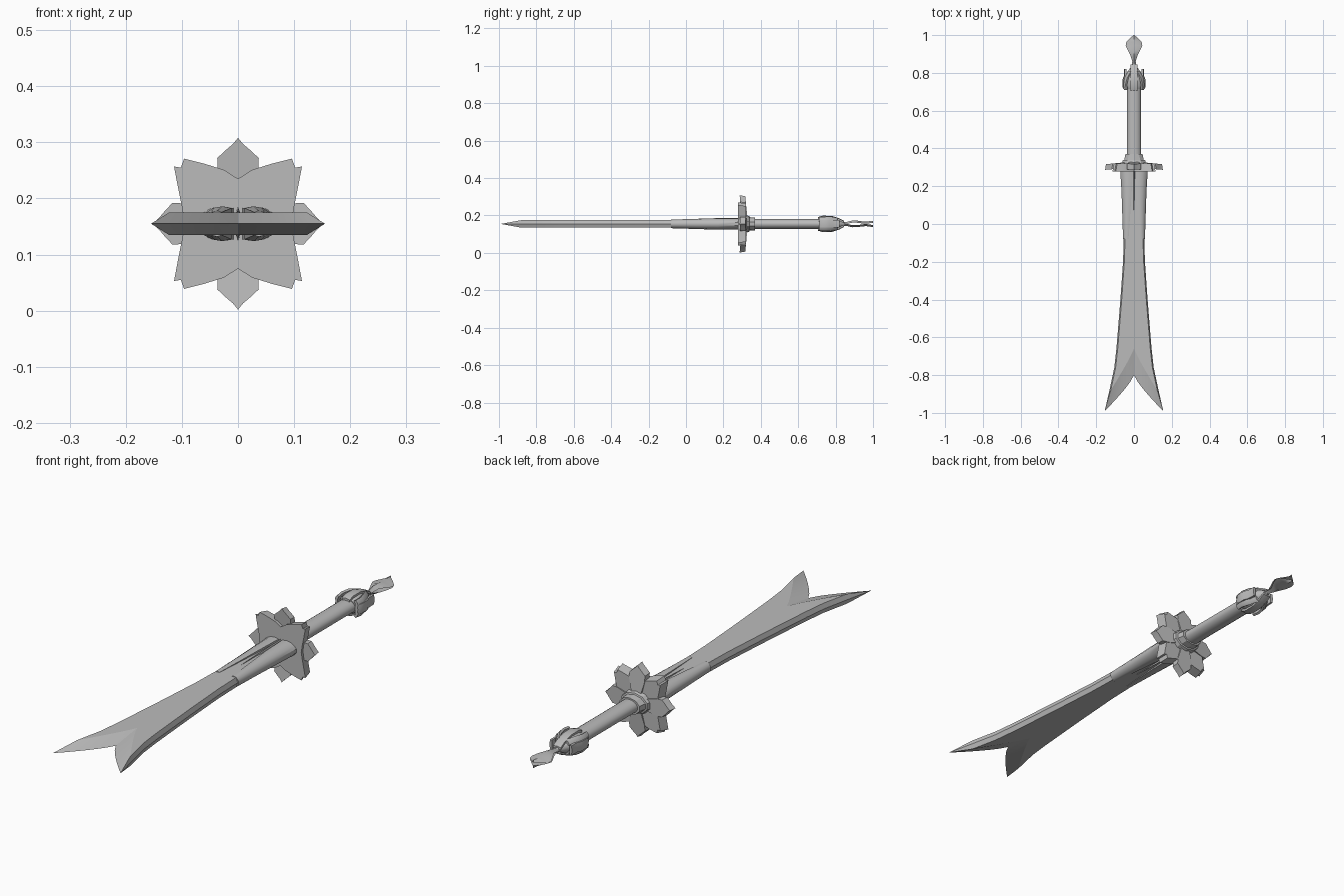
import bpy, bmesh, math
from mathutils import Matrix

if "Cube" in bpy.data.objects:
    bpy.data.objects.remove(bpy.data.objects["Cube"])

ZC = 0.155  # height of the sword axis
steel = bpy.data.materials.new("grey_steel")
steel.diffuse_color = (0.5, 0.5, 0.5, 1)
steel.use_nodes = True
steel.node_tree.nodes["Principled BSDF"].inputs["Base Color"].default_value = steel.diffuse_color


def finish(name, bm, angle=35):
    """Merge, orient, lift to the sword axis and shade."""
    bmesh.ops.remove_doubles(bm, verts=bm.verts, dist=0.0002)
    bmesh.ops.recalc_face_normals(bm, faces=bm.faces)
    bmesh.ops.translate(bm, verts=bm.verts, vec=(0, 0, ZC))
    me = bpy.data.meshes.new(name)
    bm.to_mesh(me)
    bm.free()
    ob = bpy.data.objects.new(name, me)
    bpy.context.collection.objects.link(ob)
    me.materials.append(steel)
    bpy.ops.object.select_all(action='DESELECT')
    ob.select_set(True)
    bpy.context.view_layer.objects.active = ob
    bpy.ops.object.shade_smooth_by_angle(angle=math.radians(angle))
    return ob


def loft(bm, rings):
    """Skin a list of equal-length closed rings and cap the ends."""
    vs = [[bm.verts.new(p) for p in r] for r in rings]
    n = len(vs[0])
    for a, b in zip(vs, vs[1:]):
        for i in range(n):
            bm.faces.new((a[i], a[(i + 1) % n], b[(i + 1) % n], b[i]))
    bm.faces.new(vs[0])
    bm.faces.new(vs[-1])


def oval_loft(name, stations, n=20, angle=35):
    """Stations are (y, half width x, half height z)."""
    bm = bmesh.new()
    loft(bm, [[(rx * math.cos(2 * math.pi * (i + .5) / n), y,
                rz * math.sin(2 * math.pi * (i + .5) / n)) for i in range(n)]
              for y, rx, rz in stations])
    return finish(name, bm, angle)


def lerp(table, y):
    for (y0, w0), (y1, w1) in zip(table, table[1:]):
        if y0 >= y >= y1:
            return w0 + (w1 - w0) * (y0 - y) / (y0 - y1)
    return table[-1][1]


# Forked blade: rows run across, last row is the sharpened notch
width = [(.3, .05), (0, .052), (-.2, .058), (-.4, .072), (-.6, .088),
         (-.74, .1), (-.88, .13), (-.99, .155)]
U = [i / 8 for i in range(9)]
rows = []
for y in (.3, 0, -.1, -.2, -.3, -.4, -.5):
    w = lerp(width, y)
    rows.append([(u * (w - .007), y, .02) for u in U] + [(w, y, 0)])
for ya, yb, p, z in ((-.58, -.66, 1, .02), (-.62, -.76, 1, .02),
                     (-.66, -.88, .9, .02), (-.8, -.99, .82, 0)):
    w = lerp(width, yb)
    inset = .007 if z else 0
    rows.append([(u * (w - inset), ya + (yb - ya) * u ** p, z) for u in U]
                + [(w, yb, 0)])
bm = bmesh.new()
for sx in (-1, 1):
    for sz in (-1, 1):
        grid = [[bm.verts.new((sx * x, y, sz * z)) for x, y, z in r] for r in rows]
        for a, b in zip(grid, grid[1:]):
            for i in range(len(a) - 1):
                bm.faces.new((a[i], a[i + 1], b[i + 1], b[i]))
finish("blade", bm, 15)

# Two cheeks clasping the blade base, with a tapering slot between
for side, sx in (("left", -1), ("right", 1)):
    bm = bmesh.new()
    rings = []
    for y, xi, xo, h in ((.285, .008, .073, .031), (.17, .012, .066, .031),
                         (.05, .02, .062, .027), (-.08, .029, .058, .023)):
        d = xo - xi
        sec = [(xi, h * .9), (xi + d * .3, h), (xi + d * .6, h * .9),
               (xi + d * .85, h * .62), (xo, h * .25)]
        sec += [(x, -z) for x, z in reversed(sec)]
        rings.append([(sx * x, y, z) for x, z in sec])
    loft(bm, rings)
    finish(side + "_blade_cheek", bm)

# Slim spine lying in the slot
bm = bmesh.new()
loft(bm, [[(-w, y, 0), (0, y, h), (w, y, 0), (0, y, -h)]
          for y, w, h in ((.285, .012, .03), (.15, .012, .026), (-.02, .002, .019))])
finish("blade_spine", bm)


def plate(name, outline, y_front, y_back, back_scale, bend=0, turn=0):
    """Extrude an x/z outline along y, drawing in the back and bending the rim."""
    bm = bmesh.new()

    def ring(y, s):
        return [(x * s, y - bend * math.hypot(x, z), z * s) for x, z in outline]
    loft(bm, [ring(y_front, 1), ring(y_back, back_scale)])
    bmesh.ops.rotate(bm, verts=bm.verts, cent=(0, 0, 0),
                     matrix=Matrix.Rotation(turn, 3, 'Y'))
    return finish(name, bm, 30)


# Star shaped guard with four notched petals
quarter = [(0, .08), (.025, .096), (.06, .107), (.096, .116), (.102, .1),
           (.114, .102), (.108, .07), (.1, .03), (.095, 0)]
star = quarter + [(x, -z) for x, z in reversed(quarter[:-1])]
star += [(-x, z) for x, z in reversed(star[1:-1])]
plate("guard_star", star, .278, .32, .93)

# Four pointed petals behind the star
half = [(0, .153), (.009, .142), (.022, .131), (.037, .117), (.036, .09), (.02, .03)]
petal = half + [(-x, z) for x, z in reversed(half[1:])]
for i in range(4):
    plate("guard_petal_%d" % (i + 1), petal, .302, .332, .97,
          bend=.1, turn=i * math.pi / 2)

# Stepped collar, grip
oval_loft("guard_collar", [(.31, .068, .05), (.338, .062, .042), (.34, .054, .036),
                           (.37, .048, .034)], n=10, angle=25)
oval_loft("grip", [(.3, .038, .027), (.5, .037, .027), (.75, .037, .027)], n=16)

# Wrapped knot at the end of the grip
oval_loft("knot_core", [(.715, .04, .03), (.73, .048, .034), (.77, .05, .036),
                        (.8, .038, .03), (.83, .018, .018), (.85, .008, .008)], n=14)


def strap(name, path, wide, thick):
    """Ribbon bent along (x, y, z) points, flat side facing away from the axis."""
    bm = bmesh.new()
    rings = []
    for x, y, z in path:
        r = math.hypot(x, z) or 1
        nx, nz = x / r, z / r
        rings.append([(x + nx * a - nz * b, y, z + nz * a + nx * b)
                      for a, b in ((-thick, -wide), (thick * .5, -wide), (thick, 0),
                                   (thick * .5, wide), (-thick, wide))])
    loft(bm, rings)
    finish(name, bm)


for tag, s in (("a", 1), ("b", -1)):
    strap("knot_loop_" + tag, [(0, .705, s * .03), (0, .73, s * .038), (0, .78, s * .037),
                               (0, .82, s * .024), (0, .845, s * .01)], .018, .006)
    strap("knot_side_" + tag, [(s * .046, .71, 0), (s * .055, .725, 0), (s * .055, .765, 0),
                               (s * .047, .785, 0), (s * .046, .82, 0)], .02, .006)
    for k in (1, -1):
        strap("knot_fold_%s_%d" % (tag, k),
              [(s * .045, .71, k * .024), (s * .048, .74, k * .026),
               (s * .04, .775, k * .028), (s * .022, .81, k * .022)], .012, .006)

# Two leaf shaped tassel ribbons
for tag, s in (("upper", 1), ("lower", -1)):
    bm = bmesh.new()
    rings = []
    for y, w, z in ((.835, .014, .006), (.86, .009, .007), (.89, .018, .014),
                    (.92, .033, .013), (.945, .044, .009), (.965, .04, .008),
                    (.985, .02, .011), (1.0, .002, .013)):
        rings.append([(-w, y, s * (z - .007)), (0, y, s * (z + .004)),
                      (w, y, s * (z - .007)), (0, y, s * (z - .003))])
    loft(bm, rings)
    finish(tag + "_tassel", bm)
